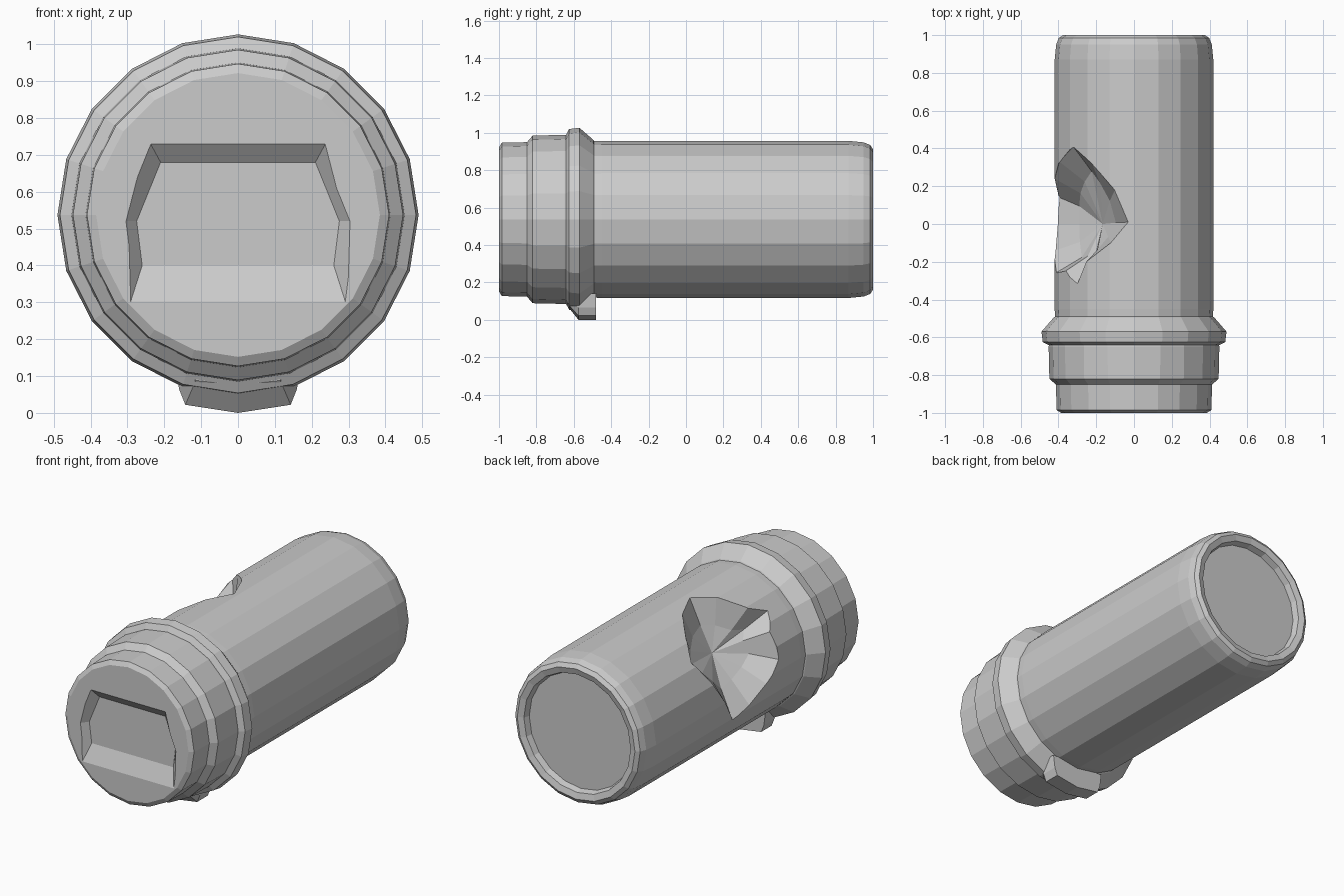
import bpy, bmesh
from math import sin, cos, pi, radians

if "Cube" in bpy.data.objects:
    bpy.data.objects.remove(bpy.data.objects["Cube"])

SIDES = 20
AXIS_Z = 0.537


def make_object(name, verts, faces):
    mesh = bpy.data.meshes.new(name)
    bm = bmesh.new()
    vs = [bm.verts.new(v) for v in verts]
    for f in faces:
        bm.faces.new([vs[i] for i in f])
    bmesh.ops.recalc_face_normals(bm, faces=bm.faces)
    bm.to_mesh(mesh)
    bm.free()
    obj = bpy.data.objects.new(name, mesh)
    bpy.context.collection.objects.link(obj)
    return obj


def stacked_rings(name, rings, tips=(None, None)):
    """Skin equal-length point rings; close each end with a face or a fan to a tip."""
    n = len(rings[0])
    verts = [p for ring in rings for p in ring]
    faces = []
    for k in range(len(rings) - 1):
        for i in range(n):
            j = (i + 1) % n
            faces.append((k * n + i, k * n + j, (k + 1) * n + j, (k + 1) * n + i))
    for start, tip in zip((0, (len(rings) - 1) * n), tips):
        loop = [start + i for i in range(n)]
        if tip is None:
            faces.append(loop)
        else:
            verts.append(tip)
            faces += [(loop[i], loop[(i + 1) % n], len(verts) - 1) for i in range(n)]
    return make_object(name, verts, faces)


def around(angle, y, r):
    return (r * cos(angle), y, AXIS_Z + r * sin(angle))


def lathe(name, profile):
    return stacked_rings(name, [
        [around(pi / 2 + 2 * pi * i / SIDES, y, r) for i in range(SIDES)]
        for y, r in profile])


def cut(obj, cutter):
    cutter.hide_render = True
    mod = obj.modifiers.new("cut", 'BOOLEAN')
    mod.operation = 'DIFFERENCE'
    mod.solver = 'EXACT'
    mod.object = cutter
    bpy.context.view_layer.objects.active = obj
    bpy.ops.object.modifier_apply(modifier=mod.name)
    bpy.data.objects.remove(cutter)


# Long barrel with a rounded rim and sunken rear disc
barrel = lathe("barrel", [
    (-0.56, 0.415), (-0.45, 0.42), (0.87, 0.42), (0.95, 0.412), (0.985, 0.398),
    (1.0, 0.375), (0.99, 0.34), (0.955, 0.33)])

# Jagged dent: rim points as (degrees up from the left side, y)
rim = [(86, .01), (76, .18), (58, .32), (40, .41), (20, .33), (0, .24), (-20, .14),
       (-15, 0), (-5, -.14), (8, -.26), (30, -.25), (44, -.32), (53, -.20), (73, -.10)]
mid_a, mid_y = 38, 0.0


def dent_ring(r, scale):
    return [around(pi - radians(mid_a + (a - mid_a) * scale),
                   mid_y + (y - mid_y) * scale, r) for a, y in rim]


def dent_tip(r):
    return around(pi - radians(mid_a), mid_y, r)


cut(barrel, stacked_rings(
    "dent_cutter",
    [dent_ring(0.60, 1.0), dent_ring(0.42, 1.0), dent_ring(0.29, 0.68)],
    (dent_tip(0.75), dent_tip(0.21))))

# Front cap with a wider band
cap = lathe("front_cap", [
    (-1.0, 0.385), (-0.985, 0.41), (-0.85, 0.413), (-0.82, 0.448),
    (-0.65, 0.452), (-0.56, 0.44)])

# Shallow sloped recess in the cap face
recess = [(-1, 0.27, 0.25, 0.36), (1, 0.27, 0.25, 0.36)]


def recess_ring(y, bottom, top, low_x, high_x):
    return [(-low_x, y, bottom), (low_x, y, bottom), (0.5 * (low_x + high_x) + 0.04, y, 0.52),
            (high_x, y, top), (-high_x, y, top), (-0.5 * (low_x + high_x) - 0.04, y, 0.52)]


cut(cap, stacked_rings("recess_cutter", [
    recess_ring(-1.05, 0.18, 0.79, 0.33, 0.27),
    recess_ring(-0.96, 0.40, 0.68, 0.26, 0.21)]))

# Raised collar between cap and barrel
lathe("collar", [
    (-0.645, 0.445), (-0.625, 0.483), (-0.57, 0.49), (-0.495, 0.425), (-0.48, 0.40)])

# Small lug under the collar
lug_half = [(0.17, 0.14), (0.16, 0.065), (0.143, 0.022)]
outline = lug_half + [(0, 0.0)] + [(-x, z) for x, z in reversed(lug_half)]
stacked_rings("lug", [
    [(x * 0.8, -0.635, 0.075 + z * 0.6) for x, z in outline],
    [(x, -0.575, z) for x, z in outline],
    [(x, -0.48, z) for x, z in outline]])
